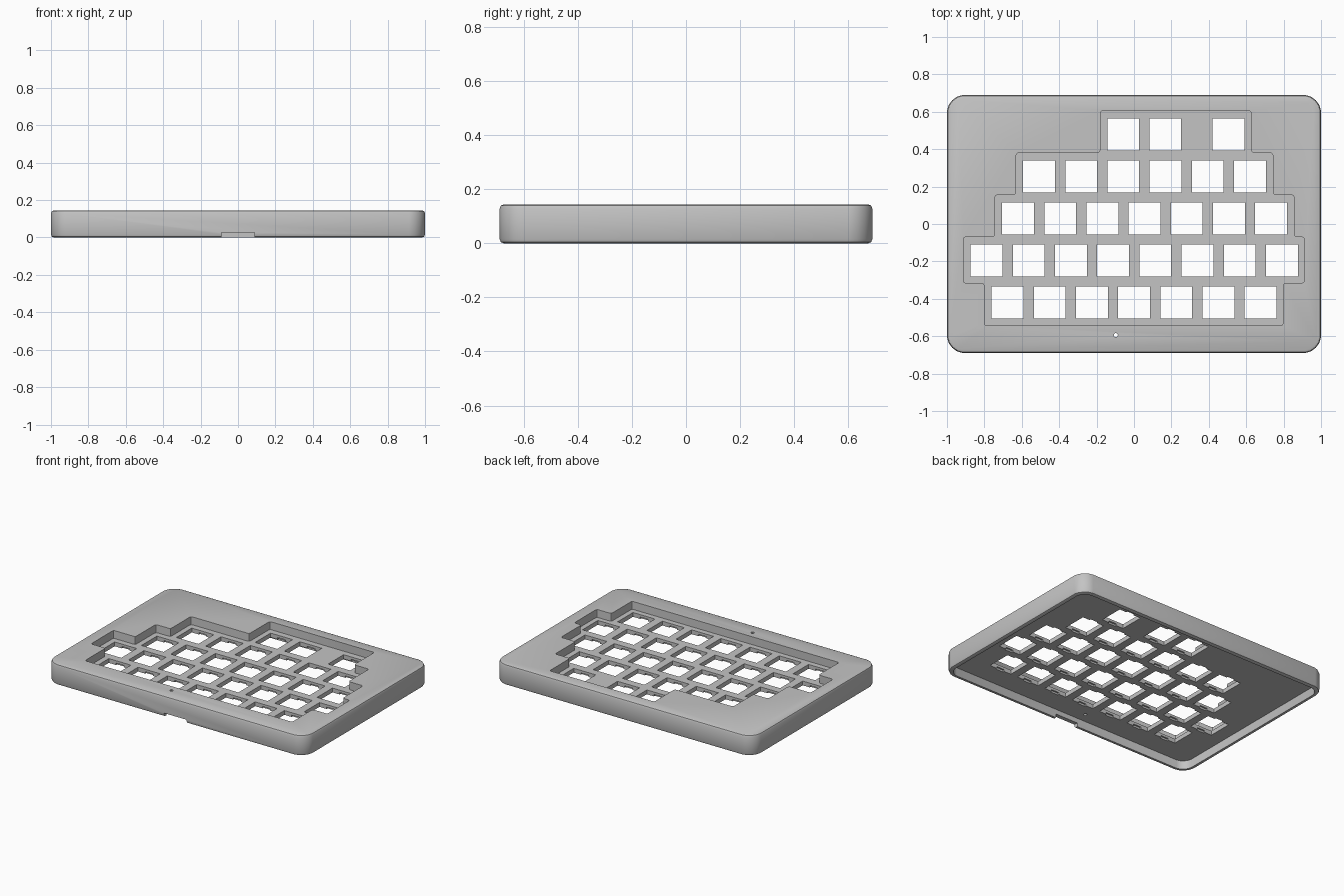
import bpy, bmesh, math

if "Cube" in bpy.data.objects:
    bpy.data.objects.remove(bpy.data.objects["Cube"], do_unlink=True)

grey = bpy.data.materials.new("case grey")
grey.use_nodes = True
colour = (0.55, 0.55, 0.55, 1)
grey.diffuse_color = colour
grey.node_tree.nodes["Principled BSDF"].inputs["Base Color"].default_value = colour


def prisms(name, outlines, z0, z1, radius=0, segments=4):
    """Extrude flat outlines upward, rounding their corners first."""
    bm = bmesh.new()
    for pts in outlines:
        bm.faces.new([bm.verts.new((x, y, z0)) for x, y in pts])
    if radius:
        bmesh.ops.bevel(bm, geom=bm.verts[:], offset=radius, segments=segments,
                        profile=0.45, affect='VERTICES')
    out = bmesh.ops.extrude_face_region(bm, geom=bm.faces[:])
    top = [v for v in out["geom"] if isinstance(v, bmesh.types.BMVert)]
    bmesh.ops.translate(bm, verts=top, vec=(0, 0, z1 - z0))
    bmesh.ops.recalc_face_normals(bm, faces=bm.faces[:])
    mesh = bpy.data.meshes.new(name)
    bm.to_mesh(mesh)
    bm.free()
    mesh.materials.append(grey)
    ob = bpy.data.objects.new(name, mesh)
    bpy.context.collection.objects.link(ob)
    return ob


def rect(cx, cy, hx, hy):
    return [(cx - hx, cy - hy), (cx + hx, cy - hy), (cx + hx, cy + hy), (cx - hx, cy + hy)]


def apply(ob, mod):
    bpy.context.view_layer.objects.active = ob
    bpy.ops.object.modifier_apply(modifier=mod.name)


def cut(ob, cutter):
    mod = ob.modifiers.new("cut", 'BOOLEAN')
    mod.operation, mod.solver, mod.object = 'DIFFERENCE', 'EXACT', cutter
    apply(ob, mod)
    bpy.data.objects.remove(cutter, do_unlink=True)


HEIGHT, PLATE_TOP, PLATE_BOTTOM = 0.145, 0.09, 0.06
PITCH, ROW = 0.2255, 0.2245

# Outer shell with softly chamfered top and bottom rims
case = prisms("keyboard_case", [rect(0, 0, 1, 0.69)], 0, HEIGHT, 0.085)
chamfer = case.modifiers.new("rim chamfer", 'BEVEL')
chamfer.width, chamfer.segments = 0.016, 2
chamfer.limit_method, chamfer.angle_limit = 'ANGLE', math.radians(50)
apply(case, chamfer)

# Open underside
cut(case, prisms("cavity", [rect(0, 0, 0.972, 0.662)], -0.1, PLATE_BOTTOM, 0.065))

# Stepped recess around the keys: (top edge, left, right) for each row
steps = [(0.606, -0.18, 0.627), (0.381, -0.63, 0.742), (0.156, -0.743, 0.855),
         (-0.069, -0.912, 0.91), (-0.316, -0.8, 0.797)]
bottoms = [s[0] for s in steps[1:]] + [-0.543]
left, right = [], []
for (top, x0, x1), low in zip(steps, bottoms):
    left += [(x0, top), (x0, low)]
    right += [(x1, top), (x1, low)]
cut(case, prisms("recess", [left + right[::-1]], PLATE_TOP, 0.3, 0.012, 2))

# Switch openings with clip notches under their front and back edges
top_row = 0.478
keys = [(x, top_row) for x in (-0.058, -0.058 + PITCH, 0.505)]
for row, (start, count) in enumerate([(-0.508, 6), (-0.62, 7), (-0.788, 8), (-0.676, 7)], 1):
    keys += [(start + i * PITCH, top_row - row * ROW) for i in range(count)]
cut(case, prisms("openings", [rect(x, y, 0.085, 0.085) for x, y in keys], -0.1, 0.3))
cut(case, prisms("clip_notches", [rect(x, y, 0.03, 0.096) for x, y in keys], 0.02, 0.073))

# Cable notch in the front wall and a pin hole in the deck
cut(case, prisms("cable_notch", [rect(0, -0.7, 0.088, 0.06)], -0.1, 0.026))
ring = [(-0.097 + 0.011 * math.cos(a * math.tau / 12),
         -0.594 + 0.011 * math.sin(a * math.tau / 12)) for a in range(12)]
cut(case, prisms("pin_hole", [ring], -0.1, 0.3))

bpy.ops.object.select_all(action='DESELECT')
case.select_set(True)
bpy.context.view_layer.objects.active = case
bpy.ops.object.shade_smooth_by_angle(angle=math.radians(30))
